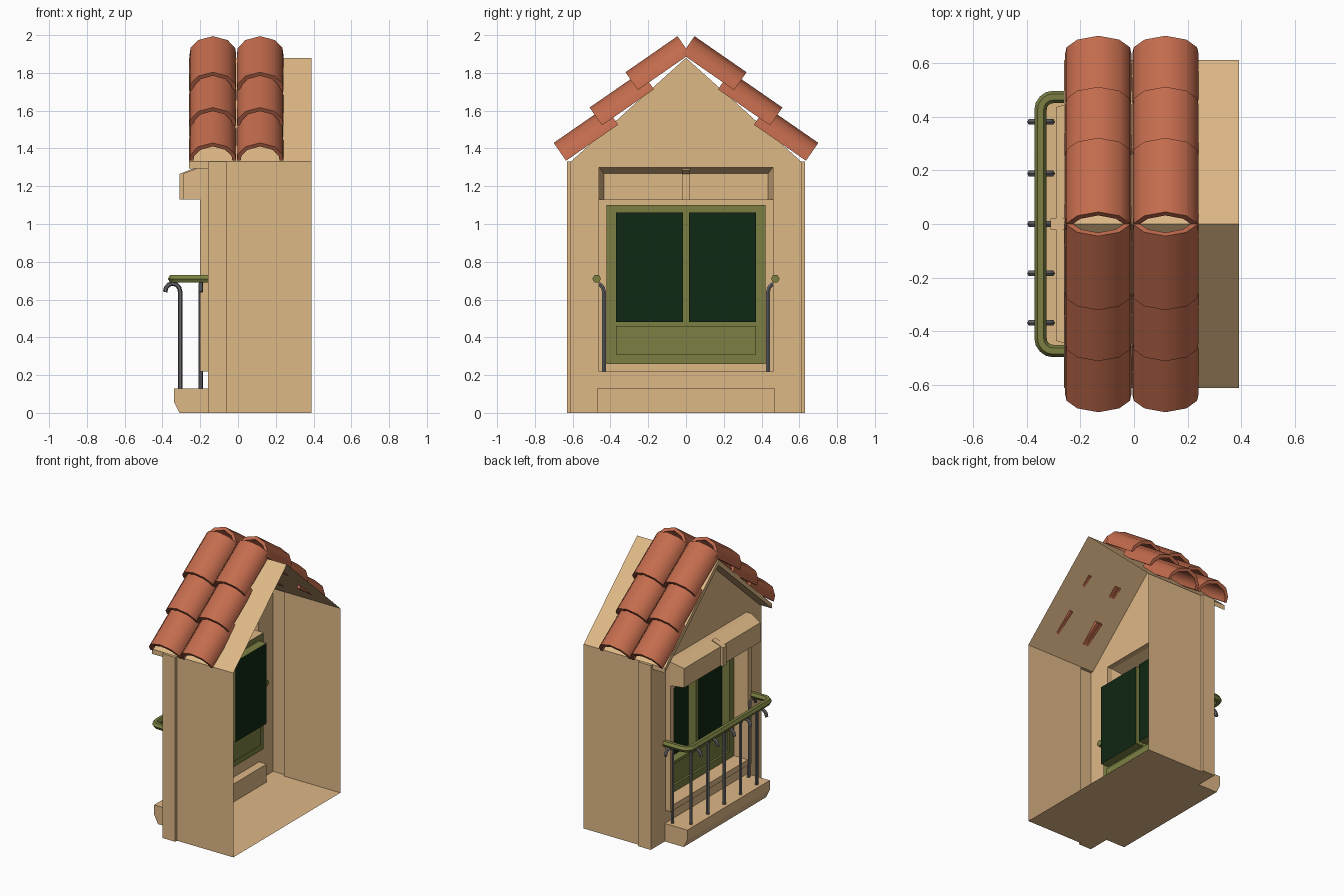
import bpy, bmesh, math
from mathutils import Vector

if "Cube" in bpy.data.objects:
    bpy.data.objects.remove(bpy.data.objects["Cube"])


def material(name, rgb):
    m = bpy.data.materials.new(name)
    m.diffuse_color = (*rgb, 1)
    m.use_nodes = True
    m.node_tree.nodes["Principled BSDF"].inputs["Base Color"].default_value = m.diffuse_color
    return m


STONE = material("sand_plaster", (0.73, 0.48, 0.24))
CLAY = material("terracotta", (0.55, 0.15, 0.075))
GREEN = material("olive_paint", (0.2, 0.215, 0.055))
GLASS = material("dark_glass", (0.005, 0.021, 0.007))
IRON = material("grey_iron", (0.14, 0.14, 0.15))


def add(name, verts, faces, mats, ids=None, smooth=False):
    me = bpy.data.meshes.new(name)
    me.from_pydata([tuple(v) for v in verts], [], faces)
    for m in mats:
        me.materials.append(m)
    if ids:
        me.polygons.foreach_set("material_index", ids)
    bm = bmesh.new()
    bm.from_mesh(me)
    bmesh.ops.remove_doubles(bm, verts=bm.verts, dist=1e-5)
    bmesh.ops.recalc_face_normals(bm, faces=bm.faces)
    bm.to_mesh(me)
    bm.free()
    ob = bpy.data.objects.new(name, me)
    bpy.context.collection.objects.link(ob)
    if smooth:
        bpy.ops.object.select_all(action='DESELECT')
        ob.select_set(True)
        bpy.context.view_layer.objects.active = ob
        bpy.ops.object.shade_smooth_by_angle(angle=math.radians(50))
    return ob


def polys(name, plist, mat):
    """Shell made of separate polygons, welded together."""
    verts, faces = [], []
    for p in plist:
        faces.append(list(range(len(verts), len(verts) + len(p))))
        verts += p
    return add(name, verts, faces, [mat])


def prism(name, profile, axis_pts, mat):
    """Closed profile swept between two mapping functions."""
    n = len(profile)
    verts = [f(p) for f in axis_pts for p in profile]
    faces = [[i, (i + 1) % n, n + (i + 1) % n, n + i] for i in range(n)]
    faces += [list(range(n)), list(range(n, 2 * n))]
    return add(name, verts, faces, [mat])


def loft(name, rings, mat, cap=None):
    """Loft through rectangles (y0, y1, z0, z1, x); optional end plate."""
    verts = [(x, y, z) for y0, y1, z0, z1, x in rings
             for y, z in ((y0, z0), (y1, z0), (y1, z1), (y0, z1))]
    faces, ids = [], []
    for r in range(len(rings) - 1):
        a = 4 * r
        for i in range(4):
            j = (i + 1) % 4
            faces.append([a + i, a + j, a + 4 + j, a + 4 + i])
            ids.append(0)
    if cap:
        faces.append(list(range(len(verts) - 4, len(verts))))
        ids.append(1)
    return add(name, verts, faces, [mat, cap] if cap else [mat], ids)


def tube(name, pts, radius, mat):
    cu = bpy.data.curves.new(name, 'CURVE')
    cu.dimensions = '3D'
    cu.bevel_depth, cu.bevel_resolution, cu.use_fill_caps = radius, 1, True
    s = cu.splines.new('POLY')
    s.points.add(len(pts) - 1)
    for p, co in zip(s.points, pts):
        p.co = (*co, 1)
    tmp = bpy.data.objects.new(name + "_curve", cu)
    bpy.context.collection.objects.link(tmp)
    dg = bpy.context.evaluated_depsgraph_get()
    me = bpy.data.meshes.new_from_object(tmp.evaluated_get(dg))
    bpy.data.objects.remove(tmp)
    me.materials.clear()
    verts = [v.co.copy() for v in me.vertices]
    faces = [list(f.vertices) for f in me.polygons]
    return add(name, verts, faces, [mat], smooth=True)


# side walls with corner pillars, and floor
plan = [(.39, .61), (-.06, .61), (-.06, .63), (-.16, .63)]
walls = []
for s in (-1, 1):
    for (xa, ya), (xb, yb) in zip(plan, plan[1:]):
        walls.append([(xa, s * ya, 0), (xb, s * yb, 0), (xb, s * yb, 1.33), (xa, s * ya, 1.33)])
    walls.append([(-.06, s * .61, 1.33), (-.06, s * .63, 1.33), (-.16, s * .63, 1.33), (-.16, s * .61, 1.33)])
walls.append([(x, y, 0) for x, y in plan] + [(x, -y, 0) for x, y in reversed(plan)])
polys("side_walls_and_floor", walls, STONE)

# front wall around the opening
X = -.16
front = [[(X, -.46, 0), (X, .46, 0), (X, .46, .22), (X, -.46, .22)],
         [(X, -.63, 1.33), (X, -.46, 1.3), (X, .46, 1.3), (X, .63, 1.33), (X, .6, 1.33), (X, 0, 1.87), (X, -.6, 1.33)]]
for s in (-1, 1):
    front.append([(X, s * .63, 0), (X, s * .46, 0), (X, s * .46, 1.3), (X, s * .63, 1.33)])
polys("front_wall", front, STONE)

# roof sheet and thick overhanging verge
polys("roof_sheet", [[(-.16, 0, 1.88), (.39, 0, 1.88), (.39, s * .61, 1.33), (-.16, s * .61, 1.33)]
                     for s in (-1, 1)], STONE)
verge = [(-.61, 1.33), (0, 1.88), (.61, 1.33), (.61, 1.295), (0, 1.84), (-.61, 1.295)]
prism("roof_verge", verge, [lambda p: (-.26, *p), lambda p: (-.16, *p)], STONE)

# window casing, hollow lintel, keystone
outer, inner = (-.46, .46, .22, 1.13), (-.42, .42, .26, 1.10)
loft("window_casing", [(*outer, -.16), (*outer, -.2), (*inner, -.2), (*inner, -.09)], STONE)
loft("lintel", [(-.46, .46, 1.13, 1.30, -.16), (-.46, .46, 1.13, 1.30, -.2),
                (-.435, .435, 1.13, 1.268, -.29)], STONE, STONE)
prism("keystone", [(-.28, 1.13), (-.31, 1.13), (-.31, 1.265), (-.22, 1.3), (-.22, 1.285), (-.28, 1.265)],
      [lambda p: (p[0], -.02, p[1]), lambda p: (p[0], .02, p[1])], STONE)

# balcony ledge
prism("balcony_ledge", [(-.10, 0), (-.31, 0), (-.34, .06), (-.34, .13), (-.10, .13)],
      [lambda p: (p[0], -.47, p[1]), lambda p: (p[0], .47, p[1])], STONE)

# green window frame with openings, recessed panes and lower panel
ys = [-.42, -.37, -.015, .015, .37, .42]
zs = [.26, .31, .46, .48, 1.06, 1.10]
cells = []
for i in range(5):
    for j in range(5):
        if (j == 1 and 1 <= i <= 3) or (j == 3 and i in (1, 3)):
            continue
        cells.append([(-.09, ys[i + a], zs[j + b]) for a, b in ((0, 0), (1, 0), (1, 1), (0, 1))])
polys("window_frame", cells, GREEN)
loft("lower_panel", [(-.37, .37, .31, .46, -.09), (-.37, .37, .31, .46, -.075)], GREEN, GREEN)
for nm, a, b in (("left_pane", .015, .37), ("right_pane", -.37, -.015)):
    loft(nm, [(a, b, .48, 1.06, -.09), (a, b, .48, 1.06, -.03)], GREEN, GLASS)

# handrail with rounded corners
rail = [(-.10, .473, .71)]
for k in range(5):
    t = math.pi / 2 * k / 4
    rail.append((-.30 - .048 * math.sin(t), .425 + .048 * math.cos(t), .71))
rail += [(x, -y, z) for x, y, z in reversed(rail)]
tube("handrail", rail, .023, GREEN)


# balusters that hook outward under the rail
def baluster(name, x, y, out):
    base, d = Vector((x, y, 0)), Vector(out)
    pts = [base + Vector((0, 0, .12))]
    for k in range(7):
        t = math.pi * k / 6
        pts.append(base + d * (.04 - .04 * math.cos(t)) + Vector((0, 0, .64 + .045 * math.sin(t))))
    tube(name, pts, .012, IRON)


for i, y in enumerate((-.368, -.184, 0, .188, .38)):
    baluster(f"front_baluster_{i}", -.306, y, (-1, 0, 0))
for s in (-1, 1):
    baluster(f"side_baluster_{s}", -.196, s * .434, (0, s, 0))

# overlapping barrel roof tiles
half = [(.123, 0), (.118, .04), (.078, .09), (0, .115)]
arc = half + [(-a, b) for a, b in reversed(half[:-1])]
half_in = [(.103, 0), (.099, .03), (.066, .07), (0, .092)]
arc_in = half_in + [(-a, b) for a, b in reversed(half_in[:-1])]
n = len(arc)
ang = math.radians(34.7)
for s in (-1, 1):
    along = Vector((0, -s * math.cos(ang), math.sin(ang)))
    up = Vector((0, s * math.sin(ang), math.cos(ang)))
    for row in range(3):
        start = Vector((0, s * (.635 - .19 * row), 1.335 + .187 * row))
        for col, cx in enumerate((-.133, .117)):
            verts = [start + Vector((cx + u, 0, 0)) + up * h + along * d
                     for d in (0, .335) for prof in (arc, arc_in) for u, h in prof]
            faces = []
            for i in range(n - 1):
                for a, b in ((0, 2), (1, 3), (0, 1), (2, 3)):
                    faces.append([a * n + i, a * n + i + 1, b * n + i + 1, b * n + i])
            for i in (0, n - 1):
                faces.append([i, n + i, 3 * n + i, 2 * n + i])
            add(f"roof_tile_{'left' if s > 0 else 'right'}_{row}_{col}", verts, faces, [CLAY], smooth=True)
